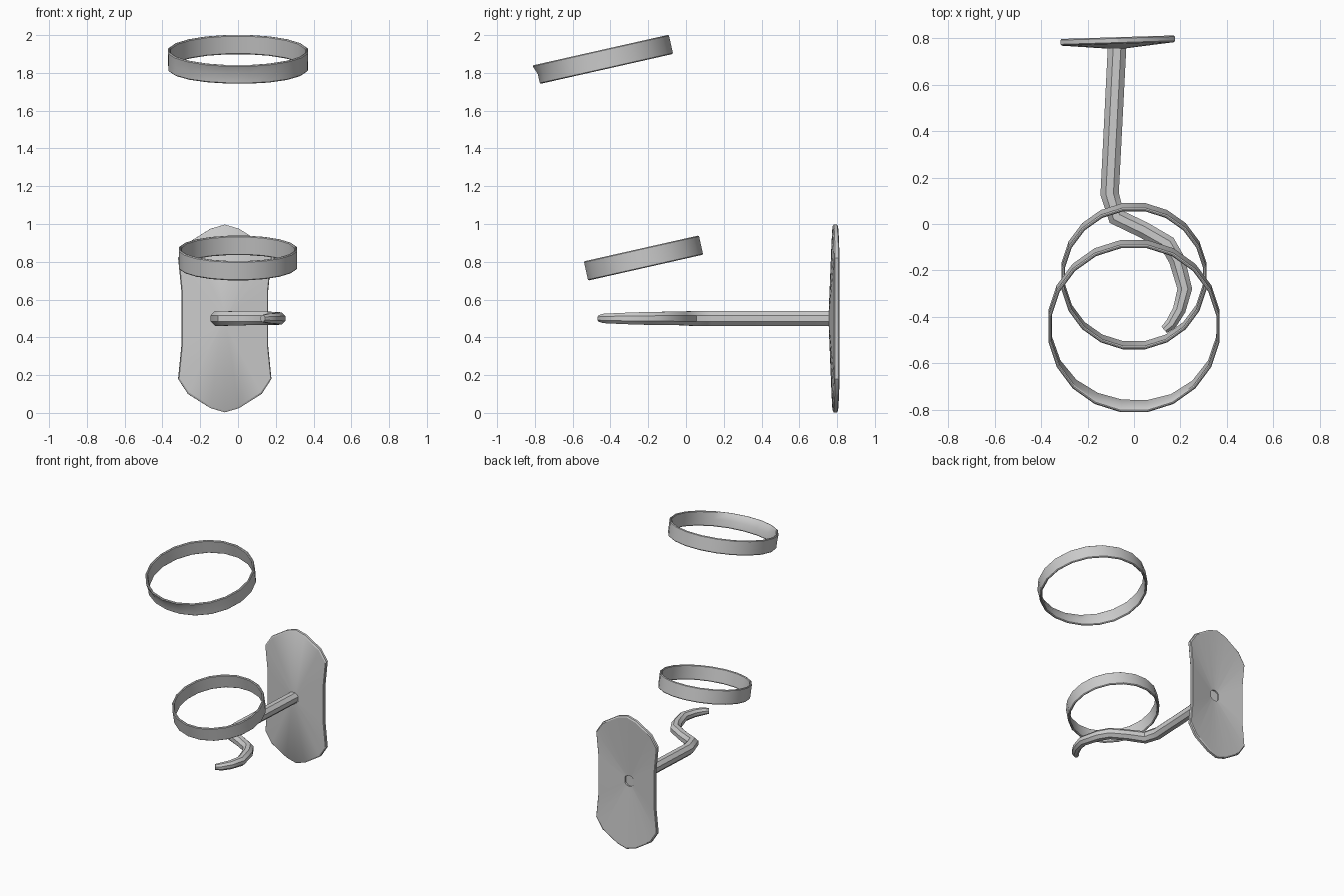
import bpy, bmesh
from math import sin, cos, pi, radians, atan2, exp
from mathutils import Vector, Matrix

if "Cube" in bpy.data.objects:
    bpy.data.objects.remove(bpy.data.objects["Cube"])


def loft(name, rings, closed=False, caps=False, angle=30):
    """Skin a list of equal-length point loops into one mesh object."""
    bm = bmesh.new()
    loops = [[bm.verts.new(p) for p in r] for r in rings]
    n = len(loops[0])
    pairs = list(zip(loops, loops[1:]))
    if closed:
        pairs.append((loops[-1], loops[0]))
    for a, b in pairs:
        for i in range(n):
            j = (i + 1) % n
            bm.faces.new((a[i], a[j], b[j], b[i]))
    if caps:
        bm.faces.new(loops[0])
        bm.faces.new(loops[-1])
    bmesh.ops.recalc_face_normals(bm, faces=bm.faces)
    me = bpy.data.meshes.new(name)
    bm.to_mesh(me)
    bm.free()
    ob = bpy.data.objects.new(name, me)
    bpy.context.collection.objects.link(ob)
    bpy.ops.object.select_all(action='DESELECT')
    bpy.context.view_layer.objects.active = ob
    ob.select_set(True)
    bpy.ops.object.shade_smooth_by_angle(angle=radians(angle))
    return ob


def hoop(name, radius, centre, dent=0.0, sides=20):
    """Thin tilted band; dent pushes in the waist and lower edge at the front."""
    h, t, b = 0.052, 0.015, 0.005
    section = [(0, -h + b), (0, 0), (0, h - b), (-b, h), (-t + b, h),
               (-t, h - b), (-t, 0), (-t, -h + b), (-t + b, -h), (-b, -h)]
    tilt = Matrix.Translation(centre) @ Matrix.Rotation(radians(12.7), 4, 'X')
    rings = []
    for i in range(sides):
        a = 2 * pi * (i + 0.5) / sides
        dip = dent * exp(-((a - radians(262)) / 0.7) ** 2)
        ring = []
        for d, z in section:
            r = radius + d - (dip if z <= 0 else 0)
            ring.append(tilt @ Vector((r * cos(a), r * sin(a), z)))
        rings.append(ring)
    return loft(name, rings, closed=True)


# Two tilted hoops
hoop("upper_hoop", 0.374, (0, -0.44, 1.87), dent=0.02)
hoop("lower_hoop", 0.316, (0, -0.225, 0.82))

# Wall plate: waisted outline, dished sheet with a hole where the arm meets it
quarter = [(0.23, 0.15), (0.247, 0.32), (0.195, 0.40), (0.075, 0.475)]
right = [(x, -z) for x, z in reversed(quarter)] + quarter
outline = right + [(0, 0.497)] + [(-x, z) for x, z in reversed(right)] + [(0, -0.497)]
hole = [(0.04 * cos(a), 0.04 * sin(a)) for a in (atan2(z, x) for x, z in outline)]
place = Matrix.Translation((-0.07, 0.79, 0.5)) @ Matrix.Rotation(radians(1.8), 4, 'Z')


def plate_loop(points, y, s=1.0):
    return [place @ Vector((x * s, y, z * s)) for x, z in points]


loft("wall_plate", [plate_loop(hole, -0.034),
                    plate_loop(outline, -0.014, 0.98),
                    plate_loop(outline, -0.008),
                    plate_loop(outline, 0.010),
                    plate_loop(outline, 0.015, 0.98),
                    plate_loop(hole, -0.018)], closed=True)

# Hooked arm: tapering octagonal rod swept along a flat path
path = [(-0.073, 0.762, 0.040), (-0.105, 0.13, 0.040), (-0.075, 0.03, 0.039),
        (0.04, -0.025, 0.036), (0.145, -0.085, 0.036), (0.185, -0.155, 0.035),
        (0.219, -0.28, 0.032), (0.195, -0.37, 0.028), (0.16, -0.43, 0.025),
        (0.13, -0.456, 0.018)]
rings = []
for i, (x, y, r) in enumerate(path):
    p0, p1 = path[max(i - 1, 0)], path[min(i + 1, len(path) - 1)]
    before = Vector((x - p0[0], y - p0[1], 0)).normalized()
    after = Vector((p1[0] - x, p1[1] - y, 0)).normalized()
    t = (before + after).normalized()
    side = Vector((-t.y, t.x, 0))
    rings.append([Vector((x, y, 0.5)) + side * r * cos(k * pi / 4 + pi / 8) * 1.08
                  + Vector((0, 0, r * sin(k * pi / 4 + pi / 8) * 1.08)) for k in range(8)])
loft("hook_arm", rings, caps=True, angle=40)
